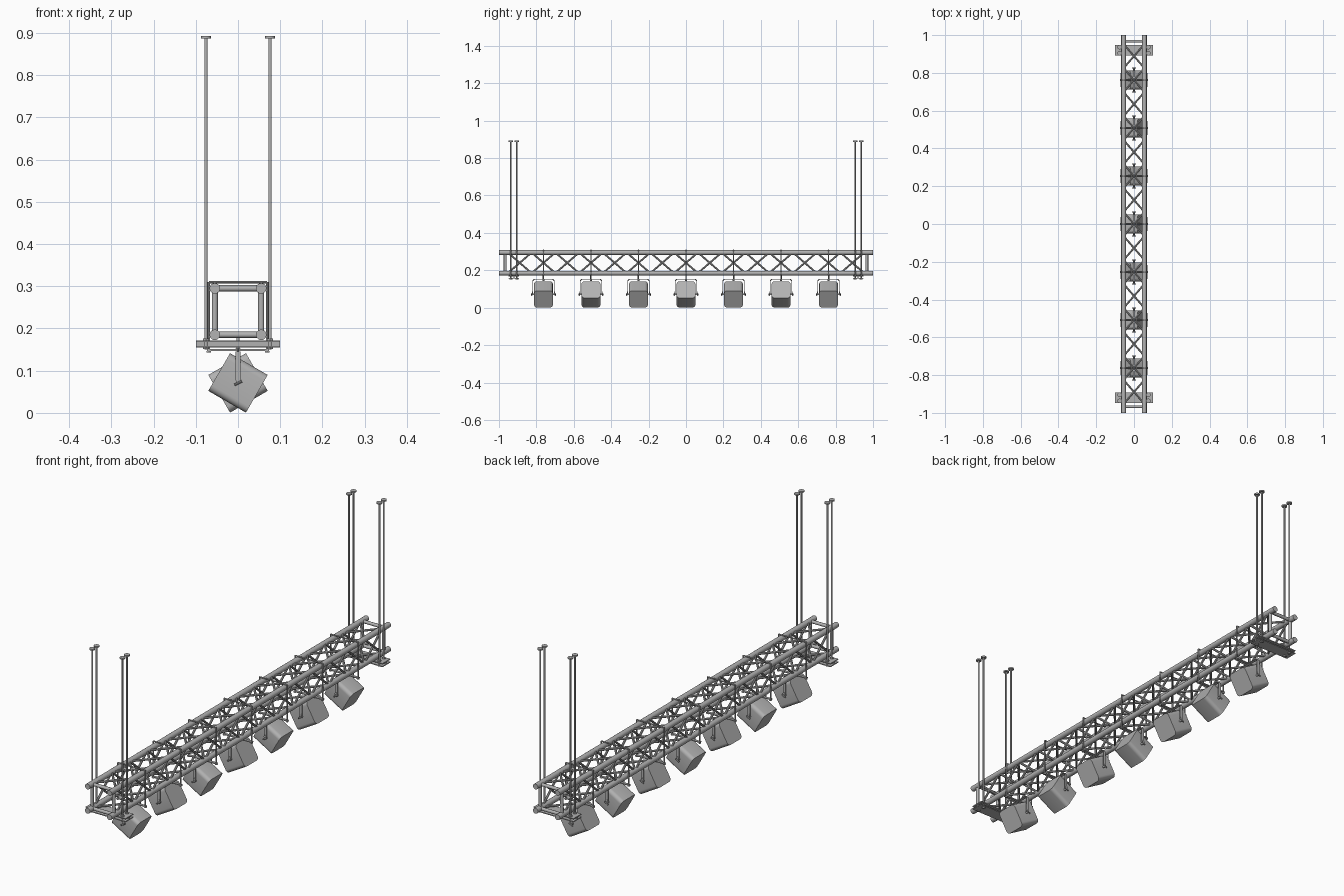
import bpy, bmesh, math
from mathutils import Vector, Matrix

cube = bpy.data.objects.get("Cube")
if cube:
    bpy.data.objects.remove(cube, do_unlink=True)

metal = bpy.data.materials.new("grey metal")
metal.use_nodes = True
GREY = (0.45, 0.45, 0.45, 1)
metal.diffuse_color = GREY
metal.node_tree.nodes["Principled BSDF"].inputs["Base Color"].default_value = GREY


def rod(bm, a, b, r, sides=10):
    """Cylinder between two points."""
    a, b = Vector(a), Vector(b)
    d = b - a
    turn = d.to_track_quat('Z', 'Y').to_matrix().to_4x4()
    bmesh.ops.create_cone(bm, cap_ends=True, segments=sides, radius1=r, radius2=r,
                          depth=d.length, matrix=Matrix.Translation((a + b) / 2) @ turn)


def box(bm, centre, size):
    m = Matrix.Translation(centre) @ Matrix.Diagonal((*size, 1))
    return bmesh.ops.create_cube(bm, size=1, matrix=m)["verts"]


def finish(bm, name):
    mesh = bpy.data.meshes.new(name)
    bm.to_mesh(mesh)
    bm.free()
    mesh.materials.append(metal)
    ob = bpy.data.objects.new(name, mesh)
    bpy.context.collection.objects.link(ob)
    bpy.ops.object.select_all(action='DESELECT')
    ob.select_set(True)
    bpy.context.view_layer.objects.active = ob
    bpy.ops.object.shade_smooth_by_angle(angle=math.radians(40))
    return ob


X, LOW, HIGH = 0.055, 0.185, 0.295
BAY = 0.127
corners = [(-X, LOW), (X, LOW), (X, HIGH), (-X, HIGH)]
sides = list(zip(corners, corners[1:] + corners[:1]))

# Four main tubes of the truss
bm = bmesh.new()
for x, z in corners:
    rod(bm, (x, -1, z), (x, 1, z), 0.0125, 16)
finish(bm, "truss_chords")

# Square frames closing both ends
bm = bmesh.new()
for y in (-0.967, 0.967):
    for (x1, z1), (x2, z2) in sides:
        rod(bm, (x1, y, z1), (x2, y, z2), 0.0075)
finish(bm, "truss_end_frames")

# Crossed braces on all four sides
bm = bmesh.new()
for k in range(-7, 8):
    y0, y1 = (k - 0.5) * BAY, (k + 0.5) * BAY
    for (x1, z1), (x2, z2) in sides:
        rod(bm, (x1, y0, z1), (x2, y1, z2), 0.005, 8)
        rod(bm, (x1, y1, z1), (x2, y0, z2), 0.005, 8)
finish(bm, "truss_braces")

# Support beams and hanging rods
for label, y in (("front", -0.92), ("back", 0.92)):
    bm = bmesh.new()
    for z in (0.157, 0.170):
        box(bm, (0, y, z), (0.2, 0.056, 0.004))
    box(bm, (0, y, 0.1635), (0.2, 0.005, 0.013))
    finish(bm, label + "_support_beam")

    bm = bmesh.new()
    for x in (-0.076, 0.076):
        for dy in (-0.016, 0.016):
            p = y + dy
            rod(bm, (x, p, 0.15), (x, p, 0.89), 0.004)
            rod(bm, (x, p, 0.887), (x, p, 0.893), 0.012, 12)
            rod(bm, (x, p, 0.151), (x, p, 0.155), 0.008, 6)
            rod(bm, (x, p, 0.172), (x, p, 0.176), 0.008, 6)
    finish(bm, label + "_hanging_rods")


def lamp(i):
    y = (i - 3) * 2 * BAY
    tilt = math.radians(30 if i % 2 == 0 else -30)

    # Housing with rounded long edges, tipped sideways
    bm = bmesh.new()
    box(bm, (0, 0, 0), (0.103, 0.1, 0.103))
    long_edges = [e for e in bm.edges
                  if abs(e.verts[0].co.x - e.verts[1].co.x) > 0.05]
    bmesh.ops.bevel(bm, geom=long_edges, offset=0.016, segments=5,
                    profile=0.5, affect='EDGES')
    bmesh.ops.transform(bm, verts=bm.verts, matrix=Matrix.Translation((0, y, 0.071))
                        @ Matrix.Rotation(tilt, 4, 'Y'))
    finish(bm, f"lamp_housing_{i + 1}")

    # Yoke, with a pivot and handle on each arm
    bm = bmesh.new()
    box(bm, (0, y, 0.1515), (0.013, 0.1, 0.003))
    for s in (-1, 1):
        arm = y + s * 0.057
        box(bm, (0, arm, 0.1115), (0.013, 0.003, 0.067))
        rod(bm, (0, y + s * 0.05, 0.1515), (0, arm, 0.145), 0.0025, 8)
        rod(bm, (0, y + s * 0.048, 0.072), (0, arm + s * 0.006, 0.072), 0.005)
        rod(bm, (0, arm, 0.08), (0, arm + s * 0.004, 0.08), 0.0065)
        rod(bm, (-0.009, arm + s * 0.006, 0.066), (0.009, arm + s * 0.006, 0.075), 0.003, 8)
    rod(bm, (0, y, 0.15), (0, y, 0.185), 0.004)
    finish(bm, f"lamp_yoke_{i + 1}")

    # Thin clamp frame around the truss
    bm = bmesh.new()
    for x in (-0.069, 0.069):
        rod(bm, (x, y, 0.145), (x, y, 0.31), 0.003, 8)
        rod(bm, (x, y, 0.143), (x, y, 0.147), 0.006, 6)
    rod(bm, (-0.069, y, 0.31), (0.069, y, 0.31), 0.003, 8)
    box(bm, (0, y, 0.149), (0.146, 0.012, 0.004))
    finish(bm, f"lamp_clamp_{i + 1}")


for i in range(7):
    lamp(i)
